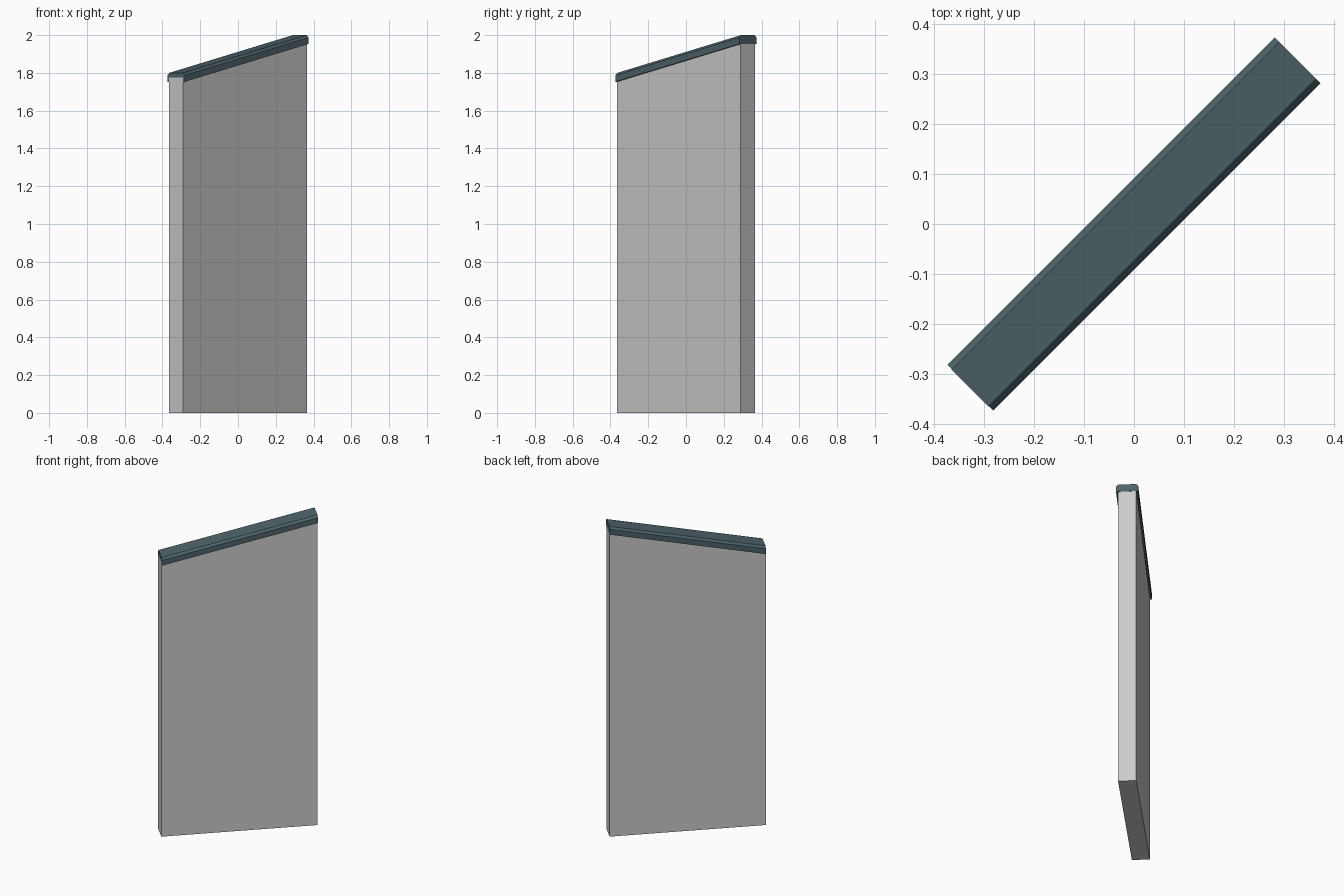
import bpy, bmesh
from math import radians
from mathutils import Matrix

if "Cube" in bpy.data.objects:
    bpy.data.objects.remove(bpy.data.objects["Cube"])

U = 0.463                                  # half length of the panel
TURN = Matrix.Rotation(radians(45), 4, 'Z')


def loft(name, low, high, u0, u1):
    """Bridge two matching (v, z) profiles placed at u0 and u1, then turn 45 degrees."""
    bm = bmesh.new()
    a = [bm.verts.new((u0, v, z)) for v, z in low]
    b = [bm.verts.new((u1, v, z)) for v, z in high]
    bm.faces.new(a)
    bm.faces.new(b[::-1])
    n = len(a)
    for i in range(n):
        j = (i + 1) % n
        bm.faces.new((a[i], b[i], b[j], a[j]))
    bmesh.ops.recalc_face_normals(bm, faces=bm.faces)
    bm.transform(TURN)
    mesh = bpy.data.meshes.new(name)
    bm.to_mesh(mesh)
    bm.free()
    ob = bpy.data.objects.new(name, mesh)
    bpy.context.collection.objects.link(ob)
    return ob


# Upright slab with a sloping top hidden inside the coping
T = 0.053


def slab(top):
    return [(-T, 0), (T, 0), (T, top), (-T, top)]


loft("wall_panel", slab(1.776), slab(1.975), -U - 0.001, U - 0.001)

# Sloping coping with chamfered upper edges
half = [(0.065, -0.047), (0.065, -0.013), (0.052, 0.0)]
profile = half + [(-v, z) for v, z in reversed(half)]


def coping(top):
    return [(v, top + z) for v, z in profile]


cap = loft("coping", coping(1.8), coping(2.0), -U, U)
mat = bpy.data.materials.new("slate_blue")
mat.diffuse_color = (0.075, 0.125, 0.14, 1)
mat.use_nodes = True
mat.node_tree.nodes["Principled BSDF"].inputs["Base Color"].default_value = mat.diffuse_color
cap.data.materials.append(mat)
